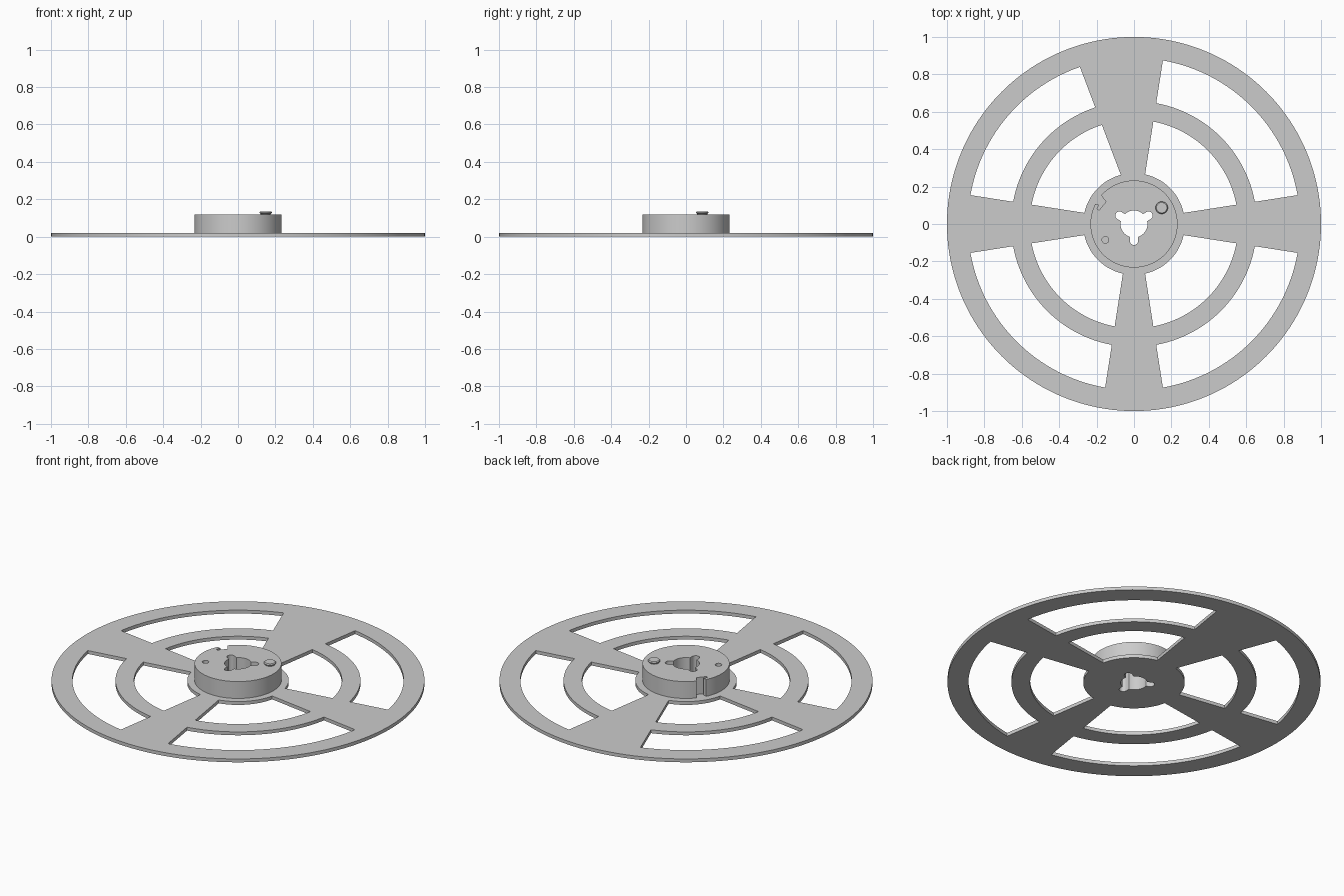
import bpy
import bmesh
from math import sin, cos, asin, atan, pi, radians

cube = bpy.data.objects.get("Cube")
if cube:
    bpy.data.objects.remove(cube, do_unlink=True)

GREY = (0.6, 0.6, 0.6, 1)
grey = bpy.data.materials.new("plain grey")
grey.use_nodes = True
grey.diffuse_color = GREY
grey.node_tree.nodes["Principled BSDF"].inputs["Base Color"].default_value = GREY


def arc(radius, start, end, steps, centre=(0, 0)):
    """Points along an arc, both ends included."""
    angles = [start + (end - start) * i / steps for i in range(steps + 1)]
    return [(centre[0] + radius * cos(a), centre[1] + radius * sin(a)) for a in angles]


def circle(radius, steps, centre=(0, 0)):
    return arc(radius, 0, 2 * pi, steps, centre)[:-1]


def finish(name, mesh):
    """Weld, orient and shade a mesh, then add it to the scene."""
    bm = bmesh.new()
    bm.from_mesh(mesh)
    bmesh.ops.remove_doubles(bm, verts=bm.verts, dist=0.0001)
    bmesh.ops.recalc_face_normals(bm, faces=bm.faces)
    bm.to_mesh(mesh)
    bm.free()
    mesh.materials.clear()
    mesh.materials.append(grey)
    obj = bpy.data.objects.new(name, mesh)
    bpy.context.collection.objects.link(obj)
    bpy.ops.object.select_all(action="DESELECT")
    obj.select_set(True)
    bpy.context.view_layer.objects.active = obj
    bpy.ops.object.shade_smooth_by_angle(angle=radians(30))
    return obj


def slab(name, outlines, bottom, top):
    """Extrude an outer outline with holes into a flat solid."""
    curve = bpy.data.curves.new(name + "_outline", "CURVE")
    curve.dimensions = "2D"
    curve.fill_mode = "BOTH"
    curve.extrude = (top - bottom) / 2
    for points in outlines:
        spline = curve.splines.new("POLY")
        spline.points.add(len(points) - 1)
        for point, (x, y) in zip(spline.points, points):
            point.co = (x, y, 0, 1)
        spline.use_cyclic_u = True
    helper = bpy.data.objects.new(name + "_helper", curve)
    bpy.context.collection.objects.link(helper)
    bpy.context.view_layer.update()
    graph = bpy.context.evaluated_depsgraph_get()
    mesh = bpy.data.meshes.new_from_object(helper.evaluated_get(graph))
    bpy.data.objects.remove(helper, do_unlink=True)
    obj = finish(name, mesh)
    for vert in obj.data.vertices:
        vert.co.z += (top + bottom) / 2
    return obj


# Spindle hole: a round bore with three rounded keyways
def spindle_hole(bore=0.072, half_width=0.022, reach=0.09):
    points = []
    gap = asin(half_width / bore)
    for k in range(3):
        a = radians(30 + 120 * k)
        tip = (reach * cos(a), reach * sin(a))
        points += arc(half_width, a - pi / 2, a + pi / 2, 10, tip)
        points += arc(bore, a + gap, a + radians(120) - gap, 12)
    return points


# Spoke edges are straight lines: slope and sideways offset from the spoke axis
NORMAL_EDGE = (0.156, 0.018)
WIDE_EDGE = (0.379, -0.029)


def edge_angle(edge, radius):
    tilt = atan(edge[0])
    return tilt + asin(edge[1] * cos(tilt) / radius)


def window(quadrant, inner, outer):
    first = WIDE_EDGE if quadrant == 1 else NORMAL_EDGE
    base = quadrant * pi / 2

    def ends(r):
        return base + edge_angle(first, r), base + pi / 2 - edge_angle(NORMAL_EDGE, r)

    a, b = ends(inner)
    c, d = ends(outer)
    return arc(inner, a, b, 32) + arc(outer, d, c, 32)


# Flange plate with two rings of windows
windows = [window(q, r0, r1) for q in range(4)
           for r0, r1 in ((0.272, 0.557), (0.657, 0.888))]
slab("flange_plate", [circle(1, 160), spindle_hole()] + windows, 0, 0.02)

# Hub with a hooked film slot and a blind locating hole
slot = [(-0.187, 0.102), (-0.198, 0.08), (-0.187, 0.074), (-0.15, 0.118)]
rim = arc(0.233, radians(152.5), radians(138.7 + 360), 96)
hub_outline = rim + slot[::-1]
hub_outline = rim + [slot[3], slot[2], slot[1], slot[0]]
locating_hole = circle(0.018, 24, (-0.153, -0.085))
slab("hub", [hub_outline, spindle_hole(), locating_hole], 0.02, 0.12)

# Locating pin with a slightly flared head
bm = bmesh.new()
rings = []
for radius, z in ((0.027, 0.118), (0.027, 0.122), (0.033, 0.128), (0.033, 0.131), (0.028, 0.136)):
    rings.append([bm.verts.new((x, y, z)) for x, y in circle(radius, 32, (0.148, 0.087))])
for low, high in zip(rings, rings[1:]):
    for i in range(32):
        j = (i + 1) % 32
        bm.faces.new((low[i], low[j], high[j], high[i]))
bm.faces.new(rings[0][::-1])
bm.faces.new(rings[-1])
pin_mesh = bpy.data.meshes.new("locating_pin")
bm.to_mesh(pin_mesh)
bm.free()
finish("locating_pin", pin_mesh)
